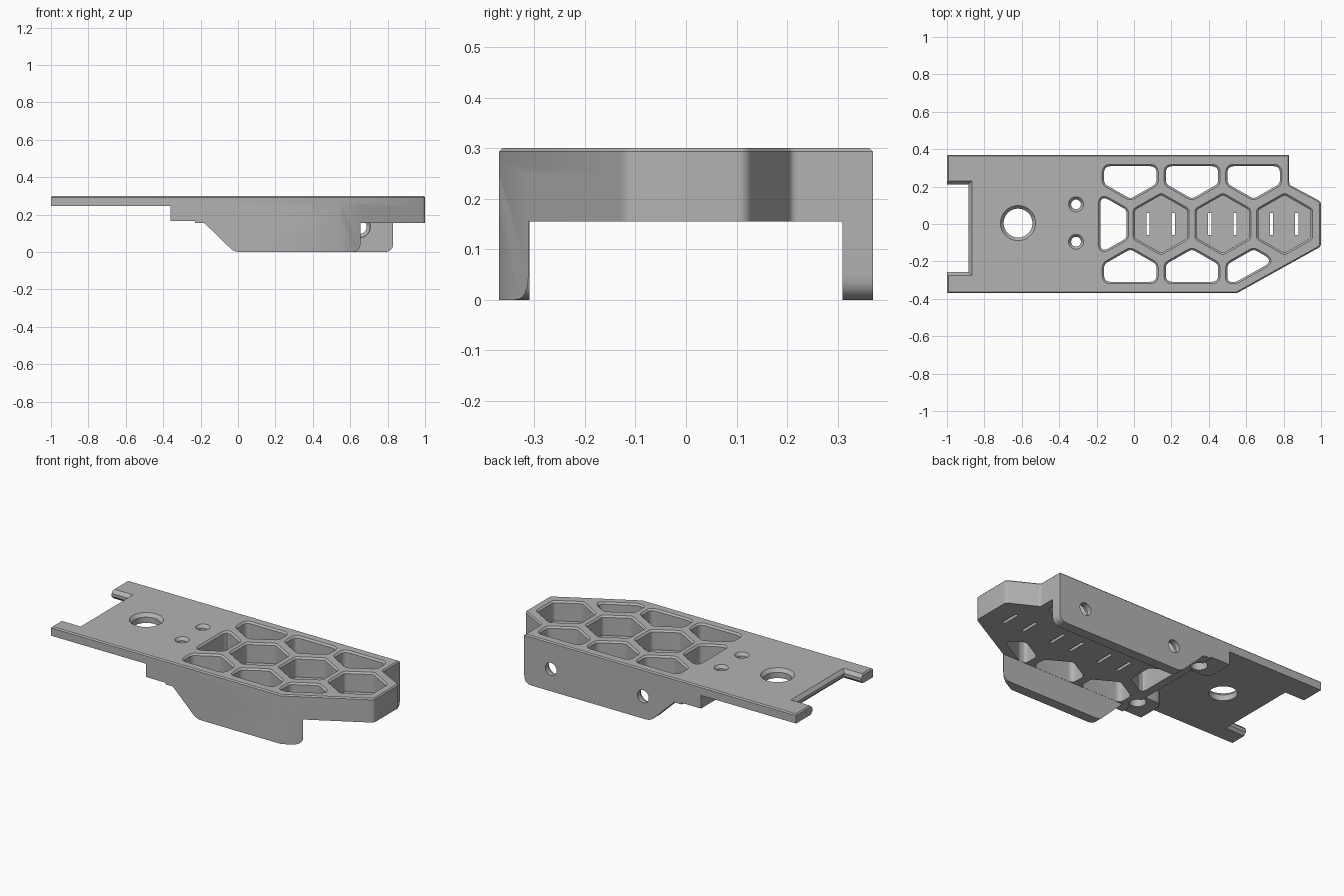
import bpy
import bmesh
import math
from mathutils import Vector

cube = bpy.data.objects.get("Cube")
if cube:
    bpy.data.objects.remove(cube)

grey = bpy.data.materials.new("plain_grey")
grey.use_nodes = True
grey.diffuse_color = (0.45, 0.45, 0.45, 1)
grey.node_tree.nodes["Principled BSDF"].inputs["Base Color"].default_value = grey.diffuse_color


def offset(pts, d):
    """Grow a counter-clockwise outline by d with mitred corners."""
    out = []
    for i, p in enumerate(pts):
        a = (p - pts[i - 1]).normalized()
        b = (pts[(i + 1) % len(pts)] - p).normalized()
        na, nb = Vector((a.y, -a.x)), Vector((b.y, -b.x))
        out.append(p + (na + nb) * d / (1 + na.dot(nb)))
    return out


def rounded(pts, radii, steps=6):
    """Round the corners of an outline; radii is a number or a dict by index."""
    pts = [Vector(p) for p in pts]
    out = []
    for i, p in enumerate(pts):
        r = radii.get(i, 0) if isinstance(radii, dict) else radii
        if not r:
            out.append(p)
            continue
        a, b = pts[i - 1] - p, pts[(i + 1) % len(pts)] - p
        t = min(r / math.tan(a.angle(b) / 2), a.length * 0.48, b.length * 0.48)
        s, e = p + a.normalized() * t, p + b.normalized() * t
        for k in range(steps + 1):
            f = k / steps
            out.append(s * (1 - f) ** 2 + p * 2 * f * (1 - f) + e * f * f)
    return out


def prism(name, pts, levels, axis="z"):
    """Loft an outline through (height, growth) levels along z or y."""
    pts = [Vector(p) for p in pts]
    bm = bmesh.new()
    rings = []
    for h, d in levels:
        rings.append([bm.verts.new((p.x, p.y, h) if axis == "z" else (p.x, h, p.y))
                      for p in offset(pts, d)])
    bm.faces.new(rings[0])
    bm.faces.new(rings[-1])
    for lo, hi in zip(rings, rings[1:]):
        for i in range(len(pts)):
            j = (i + 1) % len(pts)
            bm.faces.new((lo[i], lo[j], hi[j], hi[i]))
    bmesh.ops.recalc_face_normals(bm, faces=bm.faces)
    mesh = bpy.data.meshes.new(name)
    bm.to_mesh(mesh)
    bm.free()
    mesh.materials.append(grey)
    ob = bpy.data.objects.new(name, mesh)
    bpy.context.collection.objects.link(ob)
    return ob


def combine(ob, other, operation):
    """Apply a boolean and discard the helper."""
    mod = ob.modifiers.new("bool", 'BOOLEAN')
    mod.operation, mod.solver, mod.object = operation, 'EXACT', other
    bpy.context.view_layer.objects.active = ob
    bpy.ops.object.modifier_apply(modifier=mod.name)
    bpy.data.objects.remove(other)


def circle(x, y, r, n=32):
    return [(x + r * math.cos(math.tau * i / n), y + r * math.sin(math.tau * i / n))
            for i in range(n)]


def box(x0, x1, y0, y1):
    return [(x0, y0), (x1, y0), (x1, y1), (x0, y1)]


def clip(pts, normal, limit):
    """Keep the part of an outline where dot(point, normal) <= limit."""
    pts, n, out = [Vector(p) for p in pts], Vector(normal), []
    for i, p in enumerate(pts):
        q = pts[(i + 1) % len(pts)]
        dp, dq = p.dot(n) - limit, q.dot(n) - limit
        if dp <= 0:
            out.append(p)
        if dp * dq < 0:
            out.append(p.lerp(q, dp / (dp - dq)))
    return out


def hexagon(x, y):
    return [(x, y - 0.155), (x + 0.14, y - 0.075), (x + 0.14, y + 0.075),
            (x, y + 0.155), (x - 0.14, y + 0.075), (x - 0.14, y - 0.075)]


def outline(left):
    return rounded([(left, -0.37), (0.55, -0.37), (1, -0.12), (1, 0.12), (0.83, 0.21),
                    (0.83, 0.37), (left, 0.37)], {2: 0.03, 3: 0.03, 4: 0.02})


# Top plate and thick honeycomb deck
body = prism("bracket_body", outline(-1), [(0.245, 0), (0.293, 0), (0.3, -0.007)])
combine(body, prism("deck", outline(-0.23), [(0.155, 0), (0.27, 0)]), 'UNION')

# Corner bosses under the plate
for s in (-1, 1):
    y0, y1 = sorted((s * 0.19, s * 0.37))
    inner = 0 if s > 0 else 3
    boss = prism("boss", rounded(box(-0.36, -0.15, y0, y1), {inner: 0.05}),
                 [(0.165, 0), (0.27, 0)])
    combine(body, boss, 'UNION')

# Side walls, the front one trimmed by the slanted outline
for y0, y1, end in ((-0.37, -0.31, 0.655), (0.31, 0.37, 0.83)):
    profile = rounded([(-0.24, 0.165), (-0.19, 0.165), (-0.02, 0), (end, 0), (end, 0.25),
                       (-0.24, 0.25)], {1: 0.06, 2: 0.08, 3: 0.05})
    wall = prism("wall", profile, [(y0, 0), (y1, 0)], "y")
    combine(wall, prism("trim", outline(-1), [(-0.1, 0), (0.4, 0)]), 'INTERSECT')
    combine(body, wall, 'UNION')

cutters = []


def cut(pts, levels, axis="z"):
    cutters.append(prism("cutter", pts, levels, axis))


RIM = [(0.29, 0), (0.301, 0.011)]

# Floored hexagon pockets, each with two strap slots
for x in (0.145, 0.475, 0.805):
    cut(rounded(hexagon(x, 0), 0.02, 3), [(0.18, 0)] + RIM)
    for dx in (-0.07, 0.065):
        cut(box(x + dx - 0.009, x + dx + 0.009, -0.06, 0.06), [(0.1, 0), (0.25, 0)])

# Open cells along both sides and at the deck's start
for x in (-0.02, 0.31, 0.64):
    for s in (-1, 1):
        cell = clip(hexagon(x, s * 0.29), (0, s), 0.309)
        if s < 0:
            slant = Vector((0.25, -0.45)).normalized()
            cell = clip(cell, slant, slant.dot(Vector((0.55, -0.37))) - 0.055)
        cut(rounded(cell, 0.035), [(0.1, 0)] + RIM)
cut(rounded(clip(hexagon(-0.18, 0), (-1, 0), 0.18), 0.03), [(0.1, 0)] + RIM)

# Countersunk holes through the plate
cut(circle(-0.62, 0.005, 0.077, 48), [(0.2, 0), (0.28, 0), (0.301, 0.018)])
for y in (-0.095, 0.105):
    cut(circle(-0.31, y, 0.026), [(0.1, 0), (0.282, 0), (0.301, 0.015)])

# Blind screw holes in the bosses
for y in (-0.257, 0.257):
    cut(circle(-0.24, y, 0.046), [(0.1, 0), (0.25, 0)])

# Screw holes in the back wall, wider on the inside
for x in (0.03, 0.65):
    cut(circle(x, 0.135, 0.038), [(0.29, 0.022), (0.325, 0.018), (0.34, 0), (0.4, 0)], "y")

# Notch at the end, with a ridge along its inner edges
cut(box(-1.1, -0.885, -0.257, 0.212),
    [(0.24, 0.02), (0.262, 0), (0.28, 0), (0.301, 0.019)])

for c in cutters:
    combine(body, c, 'DIFFERENCE')

bpy.ops.object.select_all(action='DESELECT')
body.select_set(True)
bpy.context.view_layer.objects.active = body
bpy.ops.object.shade_smooth_by_angle(angle=math.radians(30))
